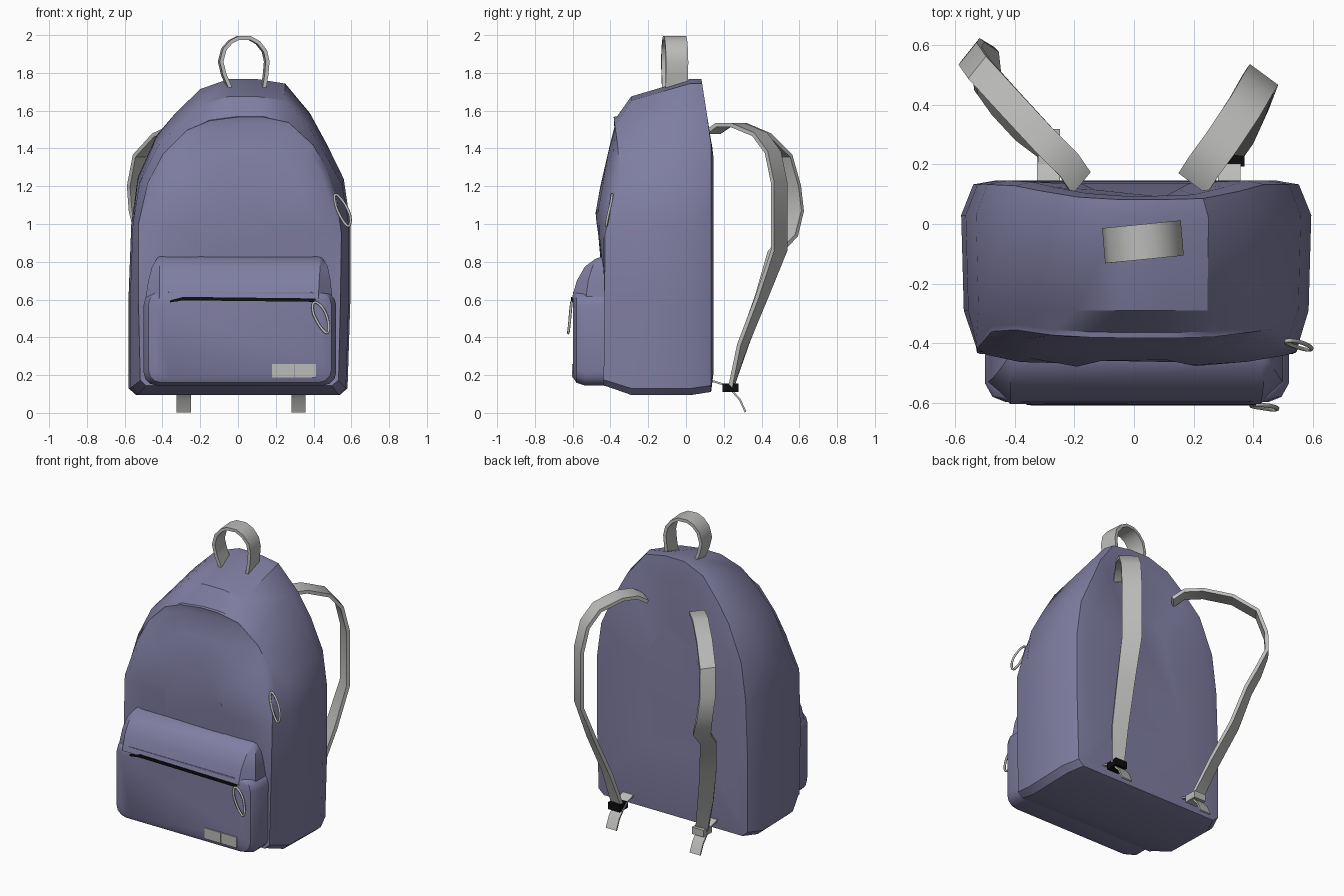
import bpy, bmesh, math
from mathutils import Vector

if "Cube" in bpy.data.objects:
    bpy.data.objects.remove(bpy.data.objects["Cube"])


def material(name, rgb):
    m = bpy.data.materials.new(name)
    m.diffuse_color = (*rgb, 1)
    m.use_nodes = True
    m.node_tree.nodes["Principled BSDF"].inputs["Base Color"].default_value = m.diffuse_color
    return m


CANVAS = material("slate violet canvas", (0.215, 0.208, 0.36))
WEB = material("grey webbing", (0.50, 0.50, 0.49))
BLACK = material("black", (0.004, 0.004, 0.004))


def finish(name, bm, mat, angle=35):
    bmesh.ops.recalc_face_normals(bm, faces=bm.faces[:])
    me = bpy.data.meshes.new(name)
    bm.to_mesh(me)
    bm.free()
    me.materials.append(mat)
    ob = bpy.data.objects.new(name, me)
    bpy.context.collection.objects.link(ob)
    bpy.ops.object.select_all(action='DESELECT')
    ob.select_set(True)
    bpy.context.view_layer.objects.active = ob
    bpy.ops.object.shade_smooth_by_angle(angle=math.radians(angle))
    return ob


def loft(name, rings, mat, angle=35):
    """Skin a list of equal-length closed rings and cap both ends."""
    bm = bmesh.new()
    vs = [[bm.verts.new(p) for p in r] for r in rings]
    n = len(rings[0])
    for a, b in zip(vs, vs[1:]):
        for i in range(n):
            j = (i + 1) % n
            bm.faces.new((a[i], a[j], b[j], b[i]))
    bm.faces.new(vs[0])
    bm.faces.new(vs[-1])
    return finish(name, bm, mat, angle)


def band(name, path, widths, thick, mat):
    """Flat strap along a path, with one width vector per point."""
    pts = [Vector(p) for p in path]
    rings = []
    for i, p in enumerate(pts):
        t = pts[min(i + 1, len(pts) - 1)] - pts[max(i - 1, 0)]
        w = Vector(widths[i]) / 2
        n = t.cross(w).normalized() * thick / 2
        rings.append([p + w + n, p - w + n, p - w - n, p + w - n])
    return loft(name, rings, mat)


def box(name, c, s, mat):
    bm = bmesh.new()
    bmesh.ops.create_cube(bm, size=1)
    for v in bm.verts:
        v.co = Vector(c) + Vector([v.co[k] * s[k] for k in range(3)])
    return finish(name, bm, mat)


def lerp_table(table, z):
    for (z0, y0), (z1, y1) in zip(table, table[1:]):
        if z <= z1:
            return y0 + (y1 - y0) * max(0, (z - z0) / (z1 - z0))
    return table[-1][1]


# ---- main body: arch outlines lofted from back panel to front seam
ARCH = [(.54, .095), (.58, .13), (.595, .6), (.595, 1.0), (.56, 1.24), (.47, 1.43),
        (.38, 1.6), (.25, 1.76), (.1, 1.785), (-.05, 1.785), (-.2, 1.73), (-.33, 1.6),
        (-.43, 1.48), (-.53, 1.25), (-.565, 1.0), (-.58, .6), (-.58, .13), (-.54, .095)]
SEAM = [(.5, .14), (.535, .17), (.545, .6), (.55, .95), (.525, 1.14), (.475, 1.29),
        (.40, 1.42), (.27, 1.54), (.13, 1.57), (0, 1.57), (-.15, 1.55), (-.27, 1.5),
        (-.40, 1.37), (-.48, 1.22), (-.53, 1.0), (-.53, .6), (-.52, .17), (-.49, .14)]
back_lean = [(0, 0), (1.45, 0), (1.79, .052)]
seam_y = [(0, -.42), (.95, -.41), (1.05, -.39), (1.2, -.345), (1.32, -.33), (1.57, -.365)]
front_y = [(0, -.425), (.6, -.435), (.85, -.45), (1.05, -.48), (1.25, -.445), (1.57, -.375)]


def back(k, y):
    return [(x * k, y - lerp_table(back_lean, z), .9 + (z - .9) * min(1, k + .05))
            for x, z in ARCH]


def front(k, bulge):
    out = []
    for x, z in SEAM:
        X, Z = x * k, .95 + (z - .95) * k
        ys = lerp_table(seam_y, z)
        out.append((X, ys + (lerp_table(front_y, Z) - ys) * bulge, Z))
    return out


rings = [back(.4, .138), back(.80, .146), back(.93, .133),
         [(x, .03 - lerp_table(back_lean, z) * .2, z - max(0, z - 1.2) * .03) for x, z in ARCH],
         [(x * .985, -.29, z if z < 1 else 1 + (z - 1) * .86) for x, z in ARCH],
         front(1, 0),
         [(x, y - .018, z) for x, y, z in front(.995, 0)],
         front(.93, .55), front(.72, .9), front(.4, 1)]
loft("backpack_body", rings, CANVAS)

# ---- lower front pocket: rounded rectangle with softened front edge
def rounded(y, inset):
    x0, x1, z0, z1, r = -.50 + inset, .52 - inset, .145 + inset * .6, .64, .07
    out = []
    for cx, cz, a0 in ((x1 - r, z1 - r, 0), (x0 + r, z1 - r, 90),
                       (x0 + r, z0 + r, 180), (x1 - r, z0 + r, 270)):
        for k in range(4):
            a = math.radians(a0 + k * 30)
            out.append((cx + r * math.cos(a), y, cz + r * math.sin(a)))
    return out


loft("front_pocket", [rounded(-.38, 0), rounded(-.535, 0), rounded(-.58, .025),
                      rounded(-.598, .07)], CANVAS)

# ---- pocket hood above the zip: plan outlines stacked upwards
def plan(z, x0, x1, y, c):
    return [(x0, -.38, z), (x0, y + c, z), (x0 + c, y, z),
            (x1 - c, y, z), (x1, y + c, z), (x1, -.38, z)]


loft("pocket_hood", [plan(.605, -.49, .50, -.605, .075), plan(.70, -.475, .49, -.578, .06),
                     plan(.775, -.455, .475, -.535, .04), plan(.815, -.43, .45, -.48, .02),
                     plan(.83, -.42, .43, -.44, .01)], CANVAS, 28)

# ---- pocket zip and label plates
band("pocket_zip", [(-.36, -.602, .59), (-.29, -.604, .605), (.41, -.604, .597)],
     [(0, 0, .01), (0, 0, .018), (0, 0, .018)], .012, BLACK)
for i, x in enumerate((.2385, .3555)):
    box(f"label_plate_{i + 1}", (x, -.6, .223), (.115, .008, .07), WEB)


# ---- cord loops on the zips
def cord(name, pts):
    cu = bpy.data.curves.new(name, 'CURVE')
    cu.dimensions = '3D'
    cu.bevel_depth, cu.bevel_resolution, cu.resolution_u = .007, 1, 4
    sp = cu.splines.new('NURBS')
    sp.points.add(len(pts) - 1)
    for p, co in zip(sp.points, pts):
        p.co = (*co, 1)
    sp.use_cyclic_u = True
    sp.order_u = 3
    cu.materials.append(WEB)
    bpy.context.collection.objects.link(bpy.data.objects.new(name, cu))


cord("pocket_zip_pull", [(.40, -.605, .60), (.39, -.612, .54), (.43, -.618, .46), (.475, -.625, .41),
                         (.485, -.618, .46), (.46, -.61, .55)])
cord("main_zip_pull", [(.51, -.39, 1.17), (.51, -.40, 1.11), (.55, -.415, 1.02), (.59, -.425, .975),
                       (.60, -.415, 1.04), (.56, -.395, 1.12)])

# ---- top grab handle
handle = [(-.045, 1.72), (-.075, 1.79), (-.092, 1.86), (-.075, 1.925), (-.04, 1.965), (.0, 1.985),
          (.06, 1.985), (.105, 1.96), (.14, 1.915), (.152, 1.86), (.146, 1.79), (.135, 1.72)]
band("grab_handle", [(x, -.063 + .1 * x, z) for x, z in handle], [(-.01, .118, 0)] * len(handle),
     .02, WEB)

# ---- shoulder straps
right = [(.20, .14, 1.485), (.235, .195, 1.525), (.29, .27, 1.525), (.37, .39, 1.475),
         (.41, .46, 1.38), (.43, .493, 1.22), (.43, .493, .86), (.40, .40, .61),
         (.36, .30, .36), (.33, .24, .14)]
left = [(-.18, .14, 1.485), (-.22, .20, 1.525), (-.30, .28, 1.525), (-.42, .41, 1.47),
        (-.52, .52, 1.36), (-.55, .565, 1.2), (-.54, .58, 1.07), (-.50, .55, .94),
        (-.49, .47, .85), (-.44, .40, .62), (-.36, .31, .38), (-.285, .24, .14)]
band("right_shoulder_strap", right, [(.095, -.07, 0)] * 7 + [(.095, -.05, 0), (.09, -.04, 0),
                                                            (.08, -.01, 0)], .022, WEB)
band("left_shoulder_strap", left, [(.06, .075, 0)] * 7 + [(.08, .07, 0), (.08, .06, 0), (.085, .05, 0),
                                                          (.085, .04, 0), (.08, .01, 0)], .022, WEB)

# ---- lower anchors, hanging tails and buckles
for side, x, mat in (("right", .32, BLACK), ("left", -.287, WEB)):
    path = [(x, .12, .175), (x, .2, .15), (x, .245, .115), (x, .285, .07), (x, .315, .005)]
    band(side + "_strap_tail", path, [(.076, 0, 0)] * 5, .01, WEB)
    box(side + "_buckle", (x + .008, .235, .132), (.085, .085, .045), mat)
